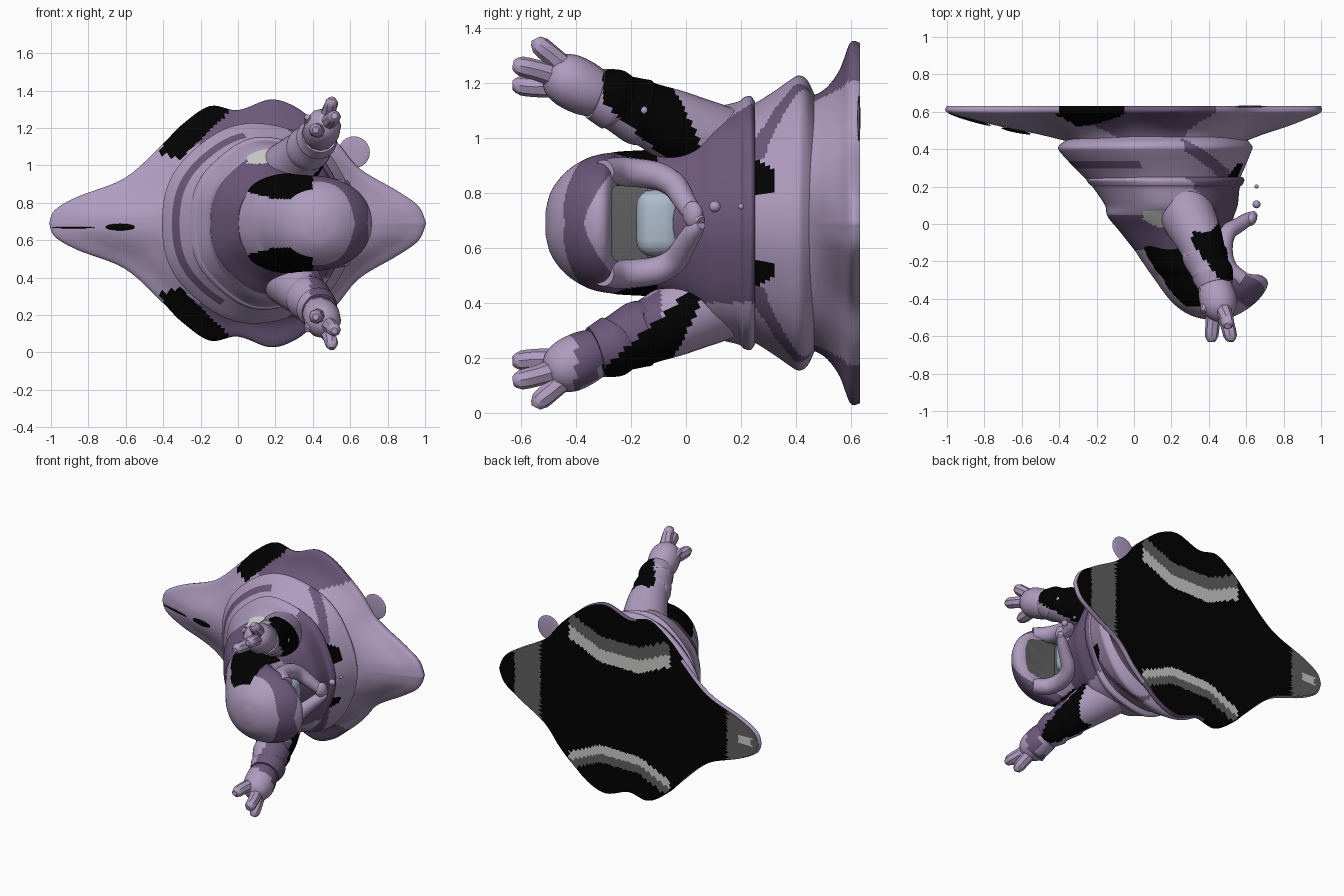
import bpy, bmesh, math
from mathutils import Vector

cube = bpy.data.objects.get("Cube")
if cube:
    bpy.data.objects.remove(cube, do_unlink=True)

ZC = 0.69            # height of the symmetry plane
SEG = 160
LILAC, PLUM, BLACK, GREY, SILVER, FACE = range(6)
PALETTE = [("lilac cloth", (.43, .33, .52)), ("plum cloth", (.15, .097, .195)),
           ("black", (.0005, .0005, .0005)), ("dark grey", (.115, .115, .115)),
           ("silver grey", (.6, .6, .59)), ("pale blue face", (.42, .50, .60))]
mats = []
for label, rgb in PALETTE:
    m = bpy.data.materials.new(label)
    m.use_nodes = True
    m.diffuse_color = (*rgb, 1)
    m.node_tree.nodes["Principled BSDF"].inputs["Base Color"].default_value = (*rgb, 1)
    mats.append(m)


def finish(name, bm, rule, angle=50):
    """Turn a bmesh into a smooth shaded object; rule gives each face its colour."""
    bmesh.ops.recalc_face_normals(bm, faces=bm.faces)
    for f in bm.faces:
        f.material_index = rule(f.calc_center_median()) if callable(rule) else rule
    me = bpy.data.meshes.new(name)
    bm.to_mesh(me)
    bm.free()
    for m in mats:
        me.materials.append(m)
    ob = bpy.data.objects.new(name, me)
    bpy.context.collection.objects.link(ob)
    bpy.ops.object.select_all(action='DESELECT')
    ob.select_set(True)
    bpy.context.view_layer.objects.active = ob
    bpy.ops.object.shade_smooth_by_angle(angle=math.radians(angle))
    return ob


def spline(pts, n):
    """Smooth curve through tuples of any length."""
    out = []
    for i in range(len(pts) - 1):
        p = [pts[max(0, min(len(pts) - 1, i + k))] for k in (-1, 0, 1, 2)]
        for s in range(n):
            t = s / n
            out.append(tuple(b + .5 * t * (c - a + t * (2*a - 5*b + 4*c - d + t * (3*(b - c) + d - a)))
                             for a, b, c, d in zip(*p)))
    return out + [tuple(pts[-1])]


def loft(name, rings, rule, angle=50, caps=True):
    bm = bmesh.new()
    rows = [[bm.verts.new(p) for p in ring] for ring in rings]
    n = len(rows[0])
    for a, b in zip(rows, rows[1:]):
        for i in range(n):
            j = (i + 1) % n
            bm.faces.new((a[i], a[j], b[j], b[i]))
    if caps:
        bm.faces.new(rows[0])
        bm.faces.new(rows[-1])
    return finish(name, bm, rule, angle)


def body_rings(profile, n, power=2.0, wave=0.0):
    """Rings from rows of (y, min x, max x, half height)."""
    rings = []
    for y, x0, x1, b in spline(profile, n):
        ring = []
        for i in range(SEG):
            a = math.tau * i / SEG
            c, s = math.cos(a), math.sin(a)
            w = 1 + wave * math.cos(7 * a)
            ring.append((((x0 + x1) + (x1 - x0) * w * math.copysign(abs(c) ** (2 / power), c)) / 2,
                         y, ZC + b * w * math.copysign(abs(s) ** (2 / power), s)))
        rings.append(ring)
    return rings


def tube(name, path, sides, rule, n=4, angle=40):
    """Round limb along rows of (x, y, z, radius)."""
    pts = spline(path, n)
    rings = []
    for i, p in enumerate(pts):
        d = Vector(pts[min(i + 1, len(pts) - 1)][:3]) - Vector(pts[max(i - 1, 0)][:3])
        q = d.to_track_quat('Z', 'Y')
        rings.append([Vector(p[:3]) + q @ Vector((math.cos(k * math.tau / sides), math.sin(k * math.tau / sides), 0)) * p[3]
                      for k in range(sides)])
    return loft(name, rings, rule, angle)


def ball(name, loc, size, rule, turn=0):
    bm = bmesh.new()
    bmesh.ops.create_uvsphere(bm, u_segments=20, v_segments=12, radius=1)
    bmesh.ops.scale(bm, vec=size, verts=bm.verts)
    ob = finish(name, bm, rule)
    ob.location, ob.rotation_euler.z = loc, turn


def rounded_box(name, loc, size, bevel, rule):
    bm = bmesh.new()
    bmesh.ops.create_cube(bm, size=1)
    bmesh.ops.scale(bm, vec=size, verts=bm.verts)
    bmesh.ops.bevel(bm, geom=bm.edges[:], offset=bevel, segments=4, profile=.5, affect='EDGES')
    bmesh.ops.translate(bm, vec=loc, verts=bm.verts)
    return finish(name, bm, rule)


# Spreading hem: blends from a round waist to a pointed wavy outline
half = [(-1, 0), (-.97, .07), (-.85, .14), (-.6, .24), (-.4, .42), (-.3, .52), (-.15, .62), (0, .6),
        (.17, .655), (.3, .62), (.42, .53), (.53, .43), (.65, .29), (.85, .17), (.96, .09), (1, 0)]
top = spline(half, 6)
outline = top + [(x, -z) for x, z in reversed(top[1:-1])]
CX, A, B = .12, .47, .46


def hem_ring(y, tx, tz):
    ring = []
    for x, z in outline:
        a = math.atan2(z, x - CX)
        r = 1 / math.hypot(math.cos(a) / A, math.sin(a) / B)
        nx, nz = CX + r * math.cos(a), r * math.sin(a)
        ring.append((nx + (x - nx) * tx, y, ZC + nz + (z - nz) * tz))
    return ring


def hem_colour(c):
    d = abs(c.z - ZC)
    if d > .34 - .3 * (c.x + .3) and -.41 < c.x < -.25 + 1.0 * (d - .4):
        return BLACK
    return PLUM if d > .42 + .4 * max(0, c.x - .2) and -.25 < c.x < .46 else LILAC


hem_rows = [(.44, 0, 0), (.48, .25, .06), (.52, .55, .22), (.56, .8, .52), (.597, 1, 1), (.632, 1, 1)]
loft("robe_hem", [hem_ring(*r) for r in spline(hem_rows, 6)], hem_colour, caps=False)


# Flat underside with nested bands
def under_colour(c):
    d = abs(c.z - ZC)
    if -.32 < c.x < .46:
        bend = d - .45 * max(0, abs(c.x - .07) - .15)
        lo = .25 if c.z > ZC else .33
        width = .09 if c.z > ZC else .06
        if lo < bend < lo + width:
            return SILVER
        if lo + width < bend < lo + 2 * width:
            return GREY
    if .68 < c.x < .88 or c.x < -.76:
        return SILVER if abs(c.x + .9) < .05 and abs(c.z - ZC) < .025 else GREY
    return BLACK


scales = [max(s, .02) / 60 for s in range(61)]
loft("robe_underside", [[(CX + (x - CX) * s, .634, ZC + z * s) for x, z in outline] for s in scales],
     under_colour, caps=False)


# Middle tier of the robe
def tier_colour(c):
    d, x = abs(c.z - ZC), c.x - .13
    cosa = x / max(.01, math.hypot(x, d))
    low = .11 if c.z > ZC else .14
    if x > 0 and c.y < .32 and low < d < .24 - .6 * (c.y - .24):
        return BLACK
    if cosa < (-.2 if c.z > ZC else -.45):
        return PLUM if abs(c.y - .315) < .022 else LILAC
    return PLUM if .25 < cosa < .85 and abs(c.y - .4 + .3 * (cosa - .35)) < .032 else LILAC


loft("robe_tier", body_rings([(.47, -.33, .58, .46), (.44, -.38, .61, .52), (.41, -.41, .63, .535),
     (.38, -.395, .62, .52), (.33, -.35, .60, .485), (.26, -.28, .57, .44), (.2, -.22, .54, .41)], 8, wave=.008), tier_colour)


# Torso with a belt ridge
def torso_colour(c):
    d = abs(c.z - ZC)
    if c.z > ZC and d > .32 and -.02 < c.y < .07 and .05 < c.x < .17:
        return SILVER
    if c.x > .28:
        limit = .28 + .65 * max(0, c.y) if c.z > ZC else .29
        return PLUM if d < limit else LILAC
    return PLUM if c.y < .05 else LILAC


loft("torso", body_rings([(.25, -.25, .575, .44), (.235, -.26, .585, .46), (.21, -.24, .575, .455), (.19, -.22, .56, .44),
     (.1, -.16, .55, .415), (.04, -.145, .53, .37), (-.04, -.08, .51, .31), (-.14, -.0, .50, .26)], 8, wave=.012), torso_colour)


# Hood with an overhanging front
def hood_colour(c):
    d = abs(c.z - ZC)
    if c.x < .4 and d > .13 + .25 * max(0, .2 - c.x) + .5 * max(0, c.x - .32) and c.y > -.44:
        return BLACK
    if c.y > -.1 and c.x > .3:
        return PLUM
    return PLUM if c.x > .33 and c.y < -.2 and abs(c.y + .405 - 2 * d * d) < .034 + .2 * d else LILAC


hood = loft("hood", body_rings([(.06, -.1, .5, .27), (-.05, -.05, .51, .27), (-.15, .01, .52, .265), (-.24, .07, .56, .26),
            (-.275, .095, .68, .255), (-.31, .12, .715, .25), (-.36, .155, .70, .235), (-.42, .205, .65, .2),
            (-.465, .26, .59, .155), (-.495, .32, .53, .105), (-.511, .39, .46, .04)], 10, 2.1), hood_colour, 60)

# Face opening cut out of the hood
cutter = rounded_box("face_cutter", (.6, -.14, ZC), (.54, .26, .28), .03, GREY)
cutter.hide_render = True
mod = hood.modifiers.new("face_opening", 'BOOLEAN')
mod.object, mod.operation, mod.solver = cutter, 'DIFFERENCE', 'EXACT'
bpy.context.view_layer.objects.active = hood
bpy.ops.object.modifier_apply(modifier=mod.name)
bpy.data.objects.remove(cutter, do_unlink=True)
rounded_box("face_lining", (.40, -.14, ZC), (.06, .27, .30), .02, GREY)
rounded_box("face", (.45, -.098, ZC), (.14, .165, .245), .06, FACE)

# Broad trim down both sides of the face, meeting in a curled collar tab
for label, s in (("left", 1), ("right", -1)):
    trim = [(.58, -.3, .185, .045), (.51, -.25, .187, .052), (.48, -.18, .183, .052), (.48, -.1, .17, .05),
            (.505, -.04, .135, .046), (.56, -.005, .08, .04), (.615, .03, .028, .034), (.648, .055, .005, .018)]
    tube("hood_trim_" + label, [(x, y, ZC + s * z, r) for x, y, z, r in trim], 16, LILAC)
ball("collar_tab", (.625, .025, ZC + .03), (.03, .04, .05), LILAC, -.6)

# Arms, hands and fingers on both sides
fingers = {"first": [(.47, -.44, .56, .045), (.49, -.49, .61, .038), (.50, -.53, .645, .036), (.50, -.545, .67, .018)],
           "second": [(.47, -.46, .53, .045), (.50, -.54, .555, .038), (.515, -.6, .57, .036), (.515, -.628, .575, .018)],
           "third": [(.43, -.46, .5, .045), (.42, -.54, .495, .038), (.415, -.6, .5, .036), (.415, -.63, .5, .018)],
           "thumb": [(.43, -.38, .5, .04), (.39, -.43, .54, .034), (.37, -.47, .57, .016)]}
for label, s in (("upper", 1), ("lower", -1)):
    def place(rows):
        return [(x, y, ZC + s * z, r) for x, y, z, r in rows]

    def sleeve_colour(c):
        d = abs(c.z - ZC)
        line = (.24 if s > 0 else .33) - .9 * (c.y + .08)
        edge = .31 + .75 * max(0, -.1 - c.y)
        if d > line and c.x > edge and -.3 < c.y < .2 - .5 * d:
            return BLACK
        return PLUM if s < 0 and d < line and -.41 < c.y < -.09 and c.x > .385 else LILAC

    tube("sleeve_" + label, place([(.24, .14, .27, .15), (.29, .04, .31, .145), (.34, -.06, .36, .13), (.375, -.15, .40, .115),
         (.38, -.17, .405, .122), (.41, -.25, .44, .105), (.42, -.27, .45, .112), (.435, -.33, .47, .095)]), 36, sleeve_colour, 10)
    tube("hand_" + label, place([(.43, -.3, .46, .08), (.44, -.36, .485, .097), (.455, -.43, .52, .098),
         (.465, -.48, .545, .075), (.47, -.51, .56, .03)]), 12, sleeve_colour, 3)
    for finger, rows in fingers.items():
        tube(finger + "_finger_" + label, place(rows), 8, LILAC, 2)

# Small buttons, a round disc by the hem, a dark spot and a slit on the hem
ball("large_button", (.655, .105, .75), (.021, .021, .021), LILAC)
ball("small_button", (.655, .2, .75), (.011, .011, .011), LILAC)
ball("sleeve_button", (.48, -.155, 1.1), (.022, .022, .022), LILAC)
ball("disc", (.62, .628, 1.07), (.085, .006, .085), LILAC)
ball("hem_spot", (-.63, .497, .67), (.08, .009, .018), BLACK, -.2)
ball("hem_slit", (-.88, .56, .667), (.12, .009, .004), BLACK, -.29)
